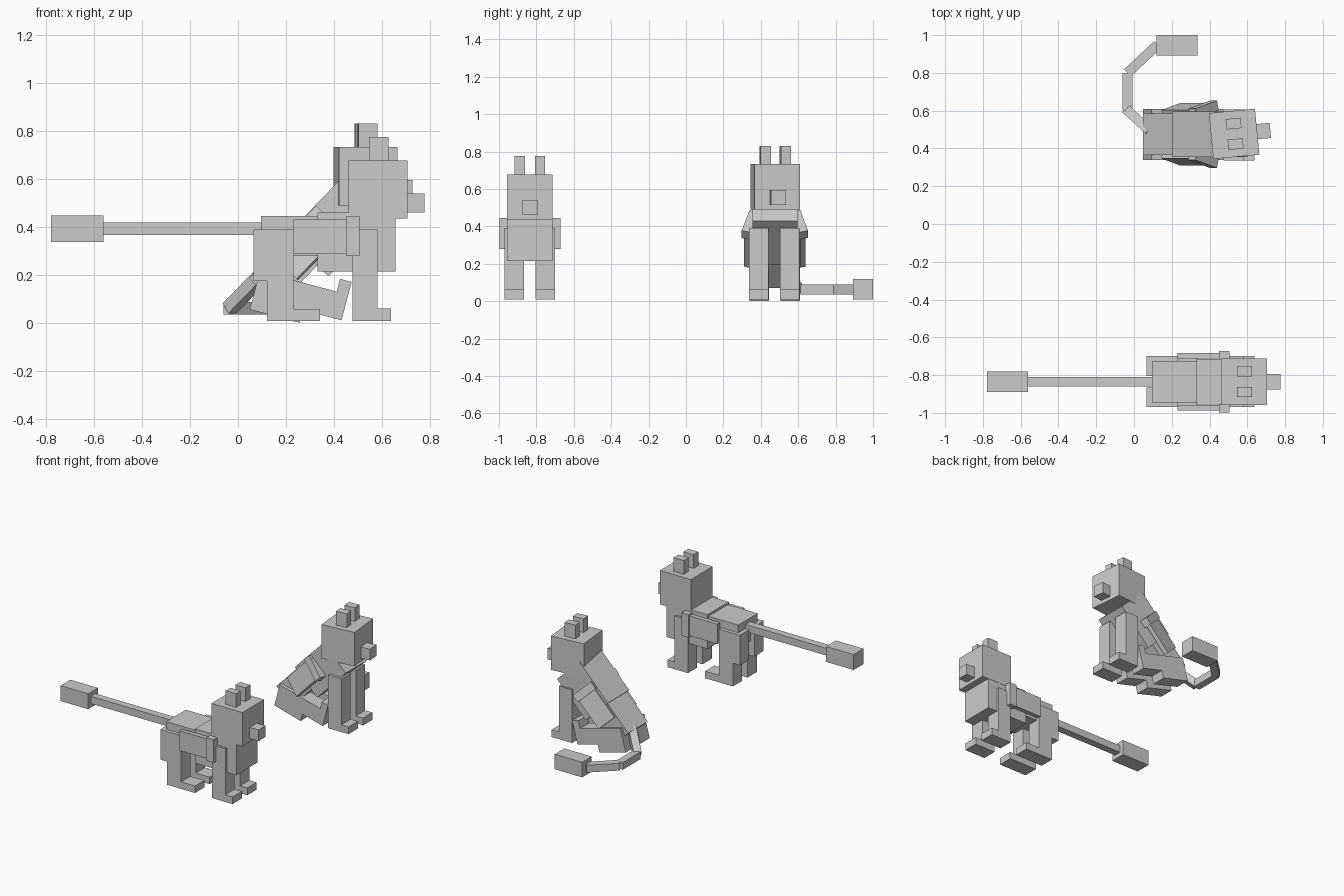
import bpy, bmesh
from math import radians
from mathutils import Matrix, Vector

if "Cube" in bpy.data.objects:
    bpy.data.objects.remove(bpy.data.objects["Cube"])

T = Matrix.Translation


def box(name, x, y, z, m):
    """Box from (min, max) ranges, placed by matrix m."""
    bm = bmesh.new()
    c = Vector(((x[0] + x[1]) / 2, (y[0] + y[1]) / 2, (z[0] + z[1]) / 2))
    s = Matrix.Diagonal((x[1] - x[0], y[1] - y[0], z[1] - z[0], 1))
    bmesh.ops.create_cube(bm, size=1, matrix=m @ T(c) @ s)
    me = bpy.data.meshes.new(name)
    bm.to_mesh(me)
    bm.free()
    ob = bpy.data.objects.new(name, me)
    bpy.context.collection.objects.link(ob)


def side(s, a, b):
    return tuple(sorted((s * a, s * b)))


def pose(src, dst, pitch=0.0, yaw=0.0):
    """Move point src to dst, tilting the nose up by pitch and turning by yaw."""
    return (T(dst) @ Matrix.Rotation(radians(yaw), 4, 'Z')
            @ Matrix.Rotation(radians(-pitch), 4, 'Y') @ T(-Vector(src)))


def bar(name, p, q, t, m):
    """Square bar of thickness t from p to q."""
    p, q = Vector(p), Vector(q)
    d = q - p
    r = d.to_track_quat('X', 'Z').to_matrix().to_4x4()
    box(name, (0, d.length), (-t / 2, t / 2), (-t / 2, t / 2), m @ T(p) @ r)


def animal(pre, root, torso, head, hind, roll, inset, toe):
    # torso
    box(pre + "chest", (0.33, 0.655), (-0.12, 0.12), (0.215, 0.46), torso)
    box(pre + "body", (0.095, 0.34), (-0.11, 0.11), (0.28, 0.445), torso)
    # head with snout and ears
    box(pre + "head", (0.46, 0.705), (-0.122, 0.122), (0.435, 0.677), head)
    box(pre + "snout", (0.70, 0.775), (-0.04, 0.04), (0.46, 0.54), head)
    for s in (-1, 1):
        box(pre + "ear", (0.545, 0.625), side(s, 0.027, 0.082), (0.67, 0.775), head)
        y = side(s, 0.03, 0.135)
        # front legs
        box(pre + "front_leg", (0.475, 0.58), y, (0.01, 0.39), root)
        box(pre + "front_foot", (0.475, 0.637), y, (0.01, 0.062), root)
        # hind legs
        box(pre + "thigh", (0.065, 0.23), y, (0.175, 0.39), hind)
        box(pre + "shin", (0.12, 0.23), y, (0.01, 0.18), hind)
        box(pre + "hind_foot", (0.12, toe), y, (0.01, 0.06), hind)
        # folded wings
        w = (torso @ T((0, s * (0.12 - inset), 0.44))
             @ Matrix.Rotation(radians(s * roll), 4, 'X') @ T((0, -s * 0.12, -0.44)))
        box(pre + "wing", (0.23, 0.455), side(s, 0.122, 0.152), (0.29, 0.432), w)
        box(pre + "wing_shoulder", (0.45, 0.505), side(s, 0.11, 0.163), (0.28, 0.445), w)


# standing animal with a straight tail
stand = T((0, -0.835, 0))
animal("standing_", stand, stand, stand, stand, 0, 0, 0.34)
bar("standing_tail", (0.1, 0, 0.392), (-0.565, 0, 0.392), 0.052, stand)
box("standing_tail_tuft", (-0.778, -0.56), (-0.055, 0.055), (0.337, 0.447), stand)

# sitting animal with a curled tail
sit = T((0, 0.472, 0))
animal("sitting_", sit,
       pose((0.33, 0, 0.46), (0.2, 0.475, 0.365), pitch=46),
       pose((0.5825, 0, 0.435), (0.53, 0.477, 0.49), yaw=5.5),
       pose((0.12, 0, 0.01), (0.43, 0.475, 0.012), pitch=75), 15, 0.025, 0.285)
path = [(0.09, 0.49, 0.19), (-0.035, 0.6, 0.062), (-0.035, 0.8, 0.062), (0.125, 0.95, 0.062)]
for p, q in zip(path, path[1:]):
    bar("sitting_tail", p, q, 0.052, Matrix())
box("sitting_tail_tuft", (0.12, 0.337), (0.893, 1.0), (0.01, 0.118), Matrix())
